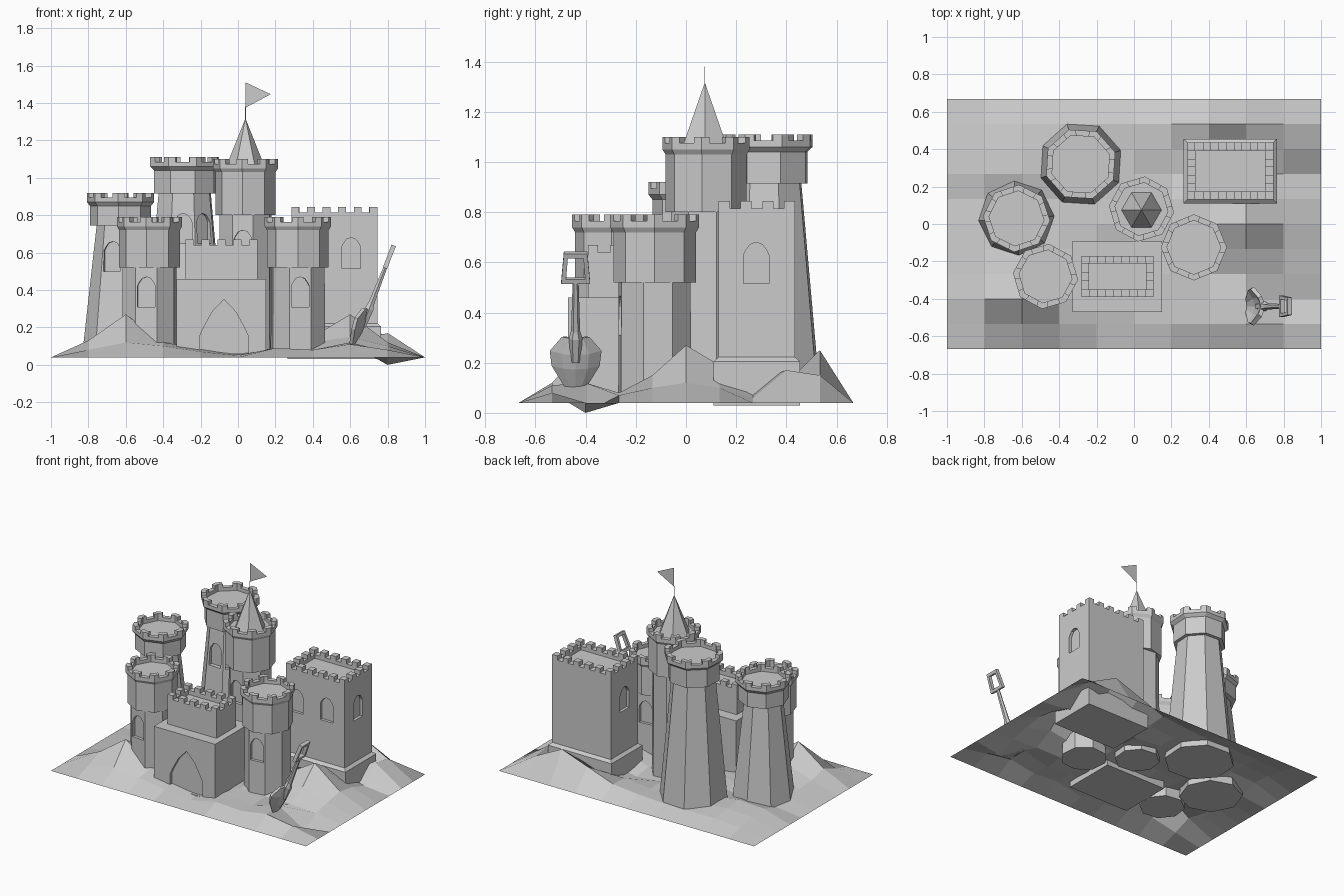
import bpy, bmesh, math
from mathutils import Vector
from math import cos, sin, radians

if "Cube" in bpy.data.objects:
    bpy.data.objects.remove(bpy.data.objects["Cube"])


def make(name, bm):
    bmesh.ops.recalc_face_normals(bm, faces=bm.faces)
    me = bpy.data.meshes.new(name)
    bm.to_mesh(me)
    bm.free()
    ob = bpy.data.objects.new(name, me)
    bpy.context.collection.objects.link(ob)
    return ob


def add_loft(bm, rings):
    """Skin a stack of matching rings and cap both ends."""
    vs = [[bm.verts.new(p) for p in r] for r in rings]
    n = len(vs[0])
    for a, b in zip(vs, vs[1:]):
        for i in range(n):
            j = (i + 1) % n
            bm.faces.new((a[i], a[j], b[j], b[i]))
    bm.faces.new(vs[0][::-1])
    bm.faces.new(vs[-1])


def loft(name, rings):
    bm = bmesh.new()
    add_loft(bm, rings)
    return make(name, bm)


def ngon(c, r, z, rot, n=8):
    return [Vector((c[0] + r * cos(rot + i * math.tau / n),
                    c[1] + r * sin(rot + i * math.tau / n), z)) for i in range(n)]


def rect(x0, x1, y0, y1, z, inset=0):
    x0, x1, y0, y1 = x0 + inset, x1 - inset, y0 + inset, y1 - inset
    return [(x0, y0, z), (x1, y0, z), (x1, y1, z), (x0, y1, z)]


def cut_arch(ob, centre, ang, w, h, z, depth=0.02, power=2.5):
    """Recess an arched opening into ob, facing direction ang (degrees)."""
    a = radians(ang)
    nrm, tan = Vector((cos(a), sin(a), 0)), Vector((-sin(a), cos(a), 0))
    rise = w * (0.5 if power > 2 else 0.75)
    us = [1, 0.85, 0.5, 0, -0.5, -0.85, -1]
    outline = [(1, 0)] + [(u, h - rise * abs(u) ** power) for u in us] + [(-1, 0)]
    base = Vector((centre[0], centre[1], z))
    rings = [[base + nrm * d + tan * (u * w / 2) + Vector((0, 0, v)) for u, v in outline]
             for d in (-depth, 0.08)]
    cutter = loft("arch_cutter", rings)
    mod = ob.modifiers.new("arch", "BOOLEAN")
    mod.operation, mod.solver, mod.object = "DIFFERENCE", "EXACT", cutter
    bpy.context.view_layer.objects.active = ob
    bpy.ops.object.modifier_apply(modifier=mod.name)
    bpy.data.objects.remove(cutter)


# Sand ground: interior height grid, flat border
H = [[.08, .12, .10, .07, .05, .09, .08, .11, .08],
     [.13, .27, .12, .09, .06, .09, .07, .12, .00],
     [.10, .16, .12, .09, .08, .08, .08, .08, .07],
     [.09, .12, .10, .07, .07, .08, .12, .15, .10],
     [.08, .10, .08, .09, .09, .08, .15, .27, .12],
     [.06, .07, .08, .08, .08, .08, .14, .19, .10],
     [.10, .11, .09, .08, .08, .06, .10, .12, .06],
     [.09, .10, .09, .08, .08, .10, .10, .12, .17],
     [.07, .08, .08, .08, .09, .11, .18, .25, .15]]
bm = bmesh.new()
grid = [[bm.verts.new((-1 + .2 * i, -.667 + .1334 * j,
                       H[j - 1][i - 1] if 0 < i < 10 and 0 < j < 10 else .04))
         for i in range(11)] for j in range(11)]
for j in range(10):
    for i in range(10):
        bm.faces.new((grid[j][i], grid[j][i + 1], grid[j + 1][i + 1], grid[j + 1][i]))
make("sand_ground", bm)


def tower(name, c, shaft_r, z_crown, z_top, shaft_rot, crown_rot, body_r, rim_r, windows, z_win):
    sr, cr = radians(shaft_rot), radians(crown_rot)
    # Shaft with window recesses
    r0, r1 = shaft_r
    shaft = loft(name + "_shaft", [ngon(c, r0, .04, sr), ngon(c, r1, z_crown + .01, sr)])
    t = (z_win + .08) / z_crown
    ap = (r0 + (r1 - r0) * t) * cos(math.pi / 8)
    for a in windows:
        p = (c[0] + ap * cos(radians(a)), c[1] + ap * sin(radians(a)))
        cut_arch(shaft, p, a, .095, .16, z_win)
    # Overhanging crown with hollow rim
    wall = z_top - .025
    inner = rim_r - .033
    prof = [(body_r, z_crown), (body_r, wall - .045), (rim_r, wall - .025), (rim_r, wall),
            (inner, wall), (inner, wall - .025)]
    bm = bmesh.new()
    add_loft(bm, [ngon(c, r, z, cr) for r, z in prof])
    # Merlons wrapped round the corners
    out, inn = ngon(c, rim_r, wall, cr), ngon(c, inner, wall, cr)
    for i in range(8):
        poly = [o[i].lerp(o[i + s if s < 0 else (i + s) % 8], f)
                for o, s, f in ((out, -1, .25), (out, 1, 0), (out, 1, .25),
                                (inn, 1, .25), (inn, 1, 0), (inn, -1, .25))]
        add_loft(bm, [poly, [p + Vector((0, 0, .025)) for p in poly]])
    make(name + "_crown", bm)


tower("tall_tower", (-.285, .32), (.23, .147), .915, 1.11, 19, 19, .173, .195, (-93.5, -48.5), .65)
tower("left_tower", (-.628, .03), (.207, .127), .745, .92, 3.5, -4, .164, .18, (-109,), .50)
tower("front_left_tower", (-.473, -.28), (.15, .15), .52, .79, 15.5, -6, .163, .175, (-97,), .31)
tower("front_right_tower", (.32, -.125), (.152, .15), .52, .79, 28, 0, .165, .177, (-84.5, 95.5), .31)
tower("centre_tower", (.04, .08), (.148, .145), .80, 1.10, 16.5, -6, .162, .175, (-96,), .56)

# Hexagonal spire, pole and pennant
C = (.04, .075)
loft("spire", [ngon(C, .107, 1.05, 0, 6), ngon(C, .001, 1.315, 0, 6)])
loft("flag_pole", [ngon(C, .0015, 1.30, 0, 4), ngon(C, .0015, 1.38, 0, 4)])
bm = bmesh.new()
bm.faces.new([bm.verts.new(p) for p in ((.04, .075, 1.375), (.175, .075, 1.447), (.04, .075, 1.51))])
make("pennant", bm)


def battlement(name, x0, x1, y0, y1, z, nx, ny, t):
    """Alternating merlons round a rectangle; nx, ny are odd cell counts."""
    bm = bmesh.new()
    dx, dy = (x1 - x0) / nx, (y1 - y0) / ny
    boxes = [(x0 + i * dx, x0 + (i + 1) * dx, ya, ya + t)
             for i in range(0, nx, 2) for ya in (y0, y1 - t)]
    boxes += [(xa, xa + t, y0 + j * dy, y0 + (j + 1) * dy)
              for j in range(2, ny - 1, 2) for xa in (x0, x1 - t)]
    for b in boxes:
        add_loft(bm, [rect(*b, z), rect(*b, z + .03)])
    make(name, bm)


# Gatehouse: lower block with pointed gate, upper block with battlements
gate = loft("gatehouse_base", [rect(-.33, .15, -.47, -.09, z) for z in (.04, .46)])
cut_arch(gate, (-.075, -.47), -90, .255, .29, .06, .02, 1.5)
G = (-.28, .105, -.39, -.17)
loft("gatehouse_top", [rect(*G, .455), rect(*G, .64), rect(*G, .64, .04), rect(*G, .61, .04)])
battlement("gatehouse_battlement", *G, .64, 9, 5, .04)

# Square keep on a plinth
K = (.285, .745, .13, .435)
loft("keep_plinth", [rect(*K, .03, -.02), rect(*K, .205, -.02), rect(*K, .222)])
keep = loft("keep", [rect(*K, .21), rect(*K, .815), rect(*K, .815, .045), rect(*K, .79, .045)])
for p, a in (((.37, .13), -90), ((.605, .13), -90), ((.745, .28), 0), ((.285, .28), 180)):
    cut_arch(keep, p, a, .1, .165, .515)
battlement("keep_battlement", *K, .815, 11, 7, .045)

# Shovel leaning in the sand: local axes u (side), v (along shaft), w (blade normal)
V = Vector((.36, 0, .93)).normalized()
U, W = Vector((0, 1, 0)), Vector((-V.z, 0, V.x))
O = Vector((.665, -.44, .205))


def sp(u, v, w=0):
    return O + U * u + V * v + W * w


# Scooped blade
bm = bmesh.new()
rows = [[bm.verts.new(sp(k * hw, v, 5 * (k * hw) ** 2 + lift)) for k in (-1, -.5, 0, .5, 1)]
        for v, hw, lift in ((-.11, .04, .015), (-.03, .09, 0),
                            (.03, .097, 0), (.095, .05, .015))]
for a, b in zip(rows, rows[1:]):
    for i in range(4):
        bm.faces.new((a[i], a[i + 1], b[i + 1], b[i]))
blade = make("shovel_blade", bm)
sol = blade.modifiers.new("thickness", "SOLIDIFY")
sol.thickness, sol.offset = .022, 0

# Tapered hexagonal shaft
loft("shovel_shaft", [[sp(r * cos(i * math.pi / 3), v, r * sin(i * math.pi / 3)) for i in range(6)]
                      for v, r in ((.0, .02), (.10, .027), (.13, .018), (.34, .012))])

# Open grip: four-sided frame, wider at the shaft end
outer = [(-.058, .335), (.058, .335), (.047, .465), (-.047, .465)]
inner = [(-.038, .355), (.038, .355), (.031, .445), (-.031, .445)]
bm = bmesh.new()
loops = [[bm.verts.new(sp(u, v, d)) for u, v in pts]
         for pts, d in ((outer, -.012), (outer, .012), (inner, .012), (inner, -.012))]
for k in range(4):
    a, b = loops[k], loops[(k + 1) % 4]
    for i in range(4):
        j = (i + 1) % 4
        bm.faces.new((a[i], a[j], b[j], b[i]))
make("shovel_grip", bm)
